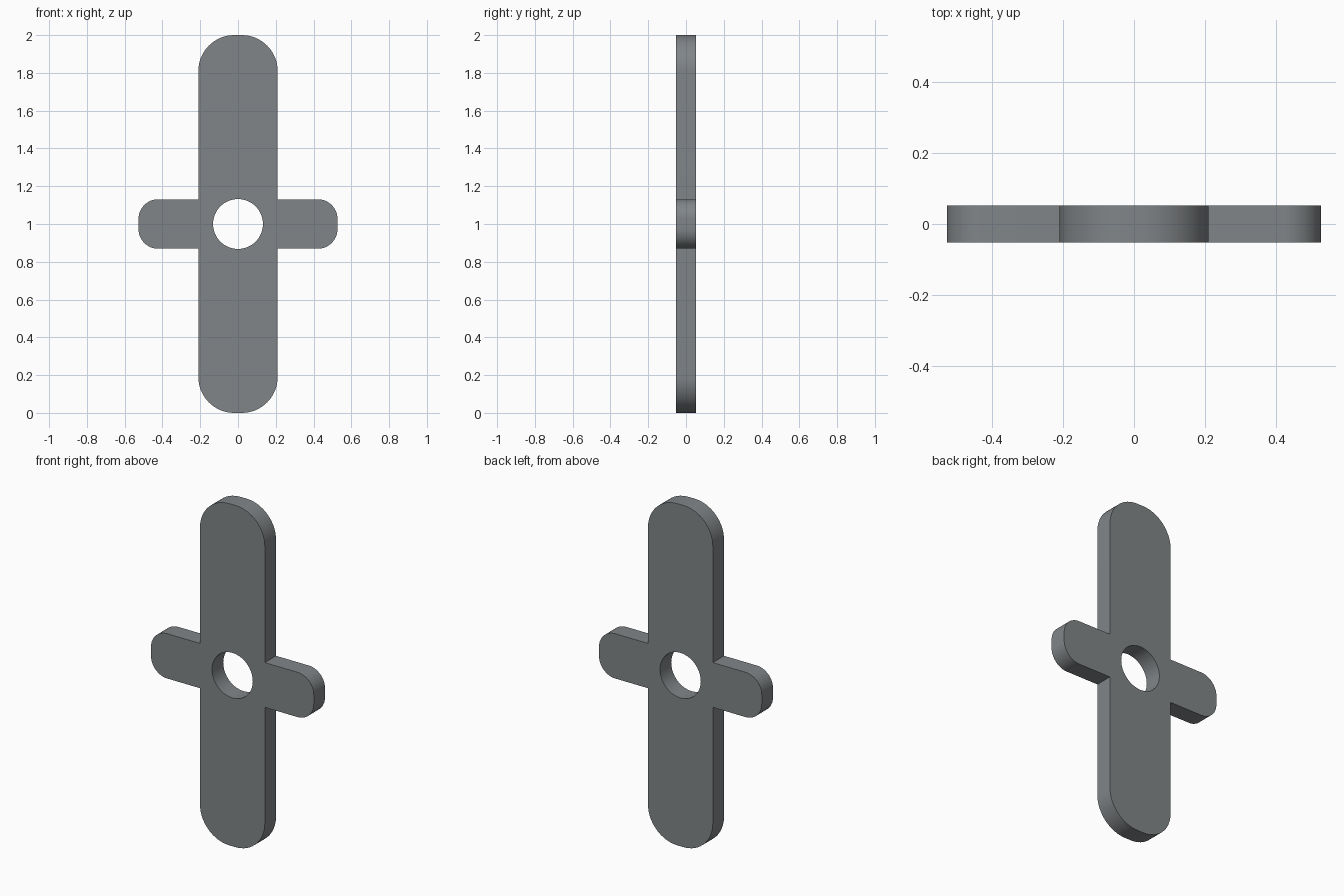
import bpy, bmesh, math

if "Cube" in bpy.data.objects:
    bpy.data.objects.remove(bpy.data.objects["Cube"])

HALF_T = 0.052           # half plate thickness
BAR_W, BAR_R = 0.21, 0.19    # long bar half width, end corner radius
ARM_X, ARM_H, ARM_R = 0.527, 0.131, 0.105  # cross arm half length, half height, radius
HOLE_R = 0.132
CZ = 1.0


def arc(cx, cz, r, a0, a1, n=16):
    return [(cx + r * math.cos(math.radians(a0 + (a1 - a0) * i / n)),
             cz + r * math.sin(math.radians(a0 + (a1 - a0) * i / n))) for i in range(n + 1)]


# Quarter outline (arm corner, inner corner, bar corner), mirrored into a full loop
quarter = (arc(ARM_X - ARM_R, ARM_H - ARM_R, ARM_R, 0, 90)
           + [(BAR_W, ARM_H)]
           + arc(BAR_W - BAR_R, 1 - BAR_R, BAR_R, 0, 90))
half = quarter + [(-x, z) for x, z in reversed(quarter)]
outline = half + [(x, -z) for x, z in reversed(half)]
hole = arc(0, 0, HOLE_R, 0, 360, 64)[:-1]

# Fill between the outline and the hole, then extrude to a plate
bm = bmesh.new()
edges = []
for loop in (outline, hole):
    vs = [bm.verts.new((x, -HALF_T, CZ + z)) for x, z in loop]
    edges += [bm.edges.new((vs[i], vs[(i + 1) % len(vs)])) for i in range(len(vs))]
bmesh.ops.triangle_fill(bm, edges=edges, use_beauty=True)
res = bmesh.ops.extrude_face_region(bm, geom=bm.faces[:], use_keep_orig=True)
moved = [g for g in res["geom"] if isinstance(g, bmesh.types.BMVert)]
bmesh.ops.translate(bm, verts=moved, vec=(0, 2 * HALF_T, 0))
bmesh.ops.recalc_face_normals(bm, faces=bm.faces[:])
mesh = bpy.data.meshes.new("cross_plate")
bm.to_mesh(mesh)
bm.free()

plate = bpy.data.objects.new("cross_plate", mesh)
bpy.context.collection.objects.link(plate)
mat = bpy.data.materials.new("steel grey")
mat.diffuse_color = (0.22, 0.235, 0.245, 1)
mat.use_nodes = True
mat.node_tree.nodes["Principled BSDF"].inputs["Base Color"].default_value = mat.diffuse_color
mesh.materials.append(mat)

# Smooth rims, sharp edges
bpy.context.view_layer.objects.active = plate
plate.select_set(True)
bpy.ops.object.shade_smooth_by_angle(angle=math.radians(30))
